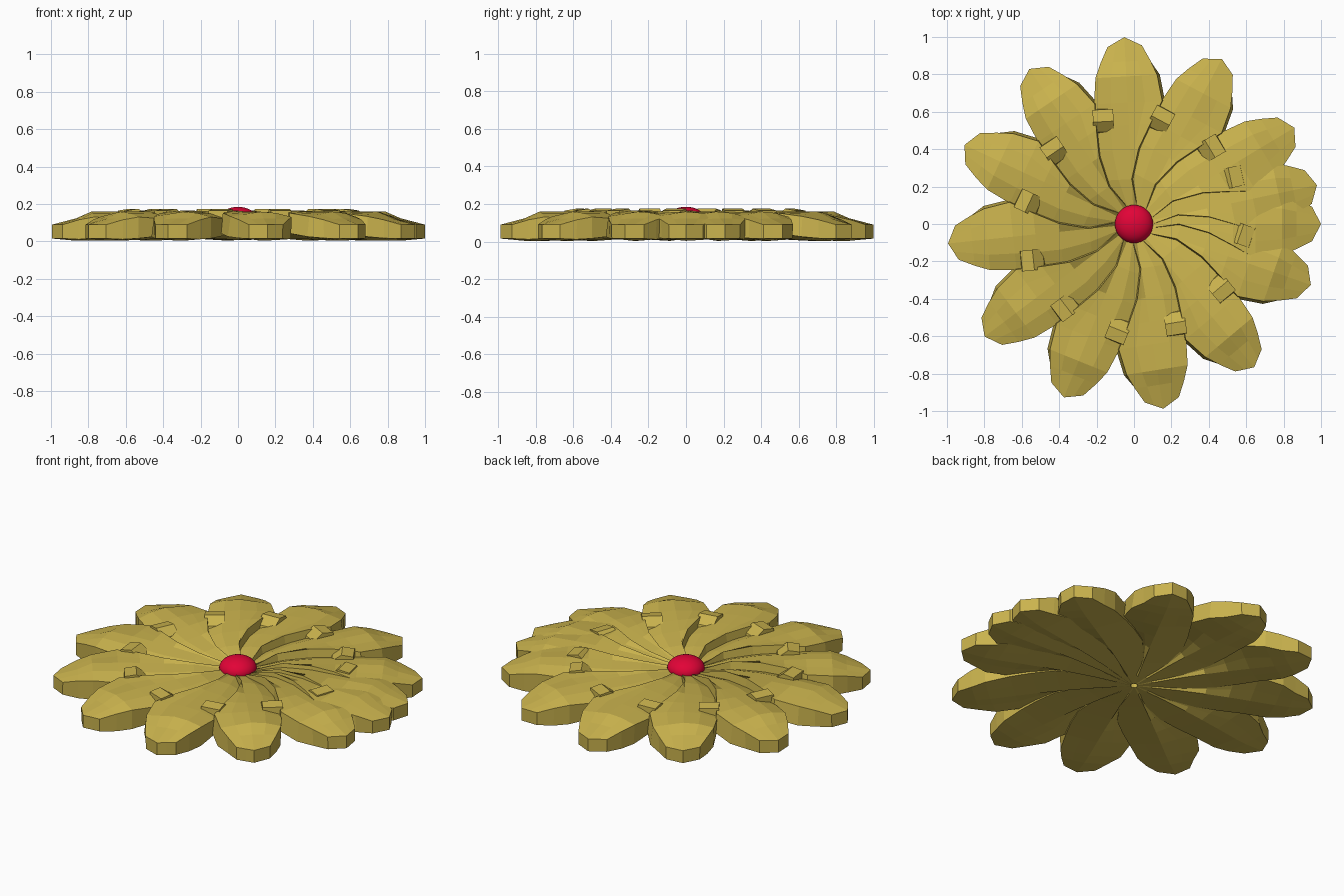
import bpy, bmesh, math
from mathutils import Matrix

if "Cube" in bpy.data.objects:
    bpy.data.objects.remove(bpy.data.objects["Cube"])


def material(name, rgb):
    m = bpy.data.materials.new(name)
    m.diffuse_color = (*rgb, 1)
    m.use_nodes = True
    m.node_tree.nodes["Principled BSDF"].inputs["Base Color"].default_value = m.diffuse_color
    return m


yellow = material("olive yellow", (0.59, 0.45, 0.075))
red = material("crimson", (0.76, 0.001, 0.038))

# Petal rows from base to tip:
# radius, right half width, left half width, top z, lift of right edge, drop of left edge, bottom z
ROWS = [
    (0.02, 0.015, 0.03, 0.105, 0.000, 0.005, 0.008),
    (0.10, 0.020, 0.06, 0.118, 0.005, 0.015, 0.010),
    (0.24, 0.000, 0.14, 0.142, 0.012, 0.035, 0.015),
    (0.40, 0.045, 0.19, 0.152, 0.012, 0.045, 0.016),
    (0.53, 0.115, 0.19, 0.157, 0.008, 0.045, 0.014),
    (0.65, 0.185, 0.18, 0.160, -0.008, 0.038, 0.010),
    (0.79, 0.165, 0.165, 0.159, -0.025, 0.028, 0.004),
    (0.87, 0.133, 0.133, 0.124, -0.008, 0.008, 0.004),
    (1.000, 0.092, 0.092, 0.090, 0.000, 0.000, 0.016),
]
COLS = (-1, -0.5, 0, 0.5, 1)


def finish(bm, name):
    bmesh.ops.recalc_face_normals(bm, faces=bm.faces)
    me = bpy.data.meshes.new(name)
    bm.to_mesh(me)
    bm.free()
    me.materials.append(yellow)
    return me


def petal_mesh():
    bm = bmesh.new()
    top, bottom = [], []
    for i, (r, right, left, z, lift, drop, low) in enumerate(ROWS):
        trow, brow = [], []
        for t in COLS:
            y = t * (right if t < 0 else left)
            x = r - (0.048 * abs(t) if i == len(ROWS) - 1 else 0)
            dz = -t * lift if t < 0 else -t * t * drop
            # keel along the underside, and a flared right wall
            keel = (0.035 * -t if t < 0 else 0.02 * t) * min(1, (1 - r) * 3, r * 3)
            flare = 0.018 if t == -1 and 0.2 < r < 0.85 else 0
            trow.append(bm.verts.new((x, y, z + dz)))
            brow.append(bm.verts.new((x, y * 0.98 - flare, low + keel)))
        top.append(trow)
        bottom.append(brow)
    last = len(COLS) - 1
    for i in range(len(ROWS) - 1):
        for j in range(last):
            bm.faces.new((top[i][j], top[i + 1][j], top[i + 1][j + 1], top[i][j + 1]))
            bm.faces.new((bottom[i][j], bottom[i][j + 1], bottom[i + 1][j + 1], bottom[i + 1][j]))
        for j in (0, last):
            bm.faces.new((top[i][j], bottom[i][j], bottom[i + 1][j], top[i + 1][j]))
    for i in (0, -1):
        for j in range(last):
            bm.faces.new((top[i][j], top[i][j + 1], bottom[i][j + 1], bottom[i][j]))
    return finish(bm, "petal")


def fold_mesh():
    # small roof-shaped fold on the left shoulder: radial profile swept sideways
    bm = bmesh.new()
    profile = [(0.49, 0.10), (0.50, 0.135), (0.555, 0.175), (0.62, 0.165), (0.625, 0.10)]
    sides = [[bm.verts.new((x, y, z)) for x, z in profile] for y in (0.08, 0.19)]
    n = len(profile)
    for i in range(n):
        j = (i + 1) % n
        bm.faces.new((sides[0][i], sides[0][j], sides[1][j], sides[1][i]))
    for s in sides:
        bm.faces.new(s)
    return finish(bm, "fold")


def place(name, mesh, degrees):
    ob = bpy.data.objects.new(name, mesh)
    ob.matrix_world = Matrix.Rotation(math.radians(degrees), 4, 'Z')
    bpy.context.collection.objects.link(ob)


# Thirteen overlapping petals, a little past a full turn, each with a fold at its left shoulder
petal, fold = petal_mesh(), fold_mesh()
for k in range(13):
    place(f"petal_{k + 1}", petal, 31 * k)
    if k:
        place(f"petal_fold_{k + 1}", fold, 31 * k)

# Rounded centre button
bpy.ops.mesh.primitive_uv_sphere_add(segments=32, ring_count=16, radius=0.102, location=(0, 0, 0.119))
button = bpy.context.object
button.name = "centre_button"
button.scale.z = 0.65
button.data.materials.append(red)
bpy.ops.object.shade_smooth_by_angle()
